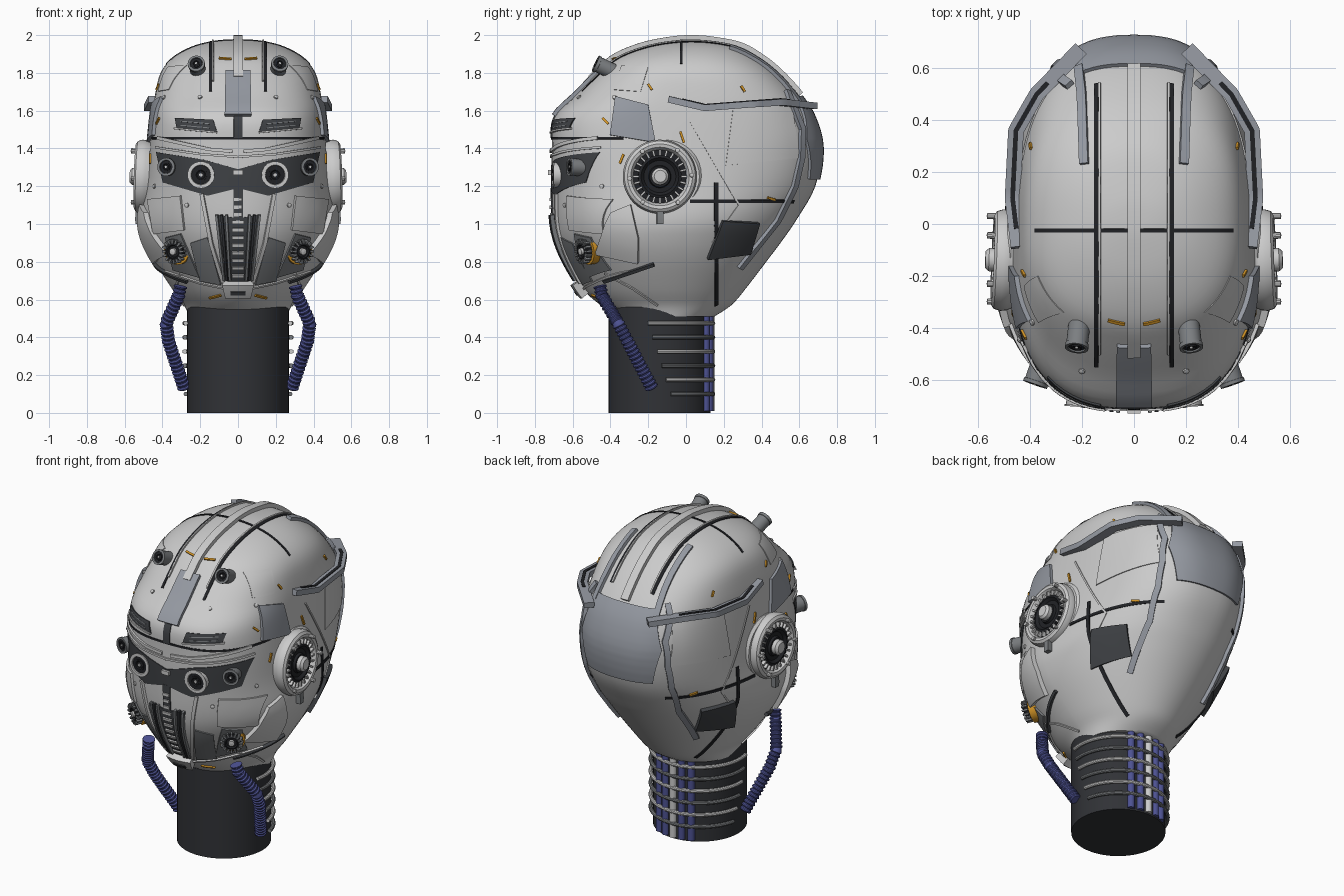
import bpy, bmesh, math
from mathutils import Vector as V
from mathutils.bvhtree import BVHTree

if "Cube" in bpy.data.objects:
    bpy.data.objects.remove(bpy.data.objects["Cube"])

def mat(n, c):
    m = bpy.data.materials.new(n); m.diffuse_color = (*c, 1); return m
BLACK = mat('black', (.015, .016, .019)); DARK = mat('dark', (.05, .054, .06))
NECK = mat('neck_dark', (.03, .032, .037)); STEEL = mat('steel', (.3, .32, .36))
BLUE = mat('blue', (.075, .085, .29)); ORANGE = mat('orange', (.65, .3, .02))
WHITE = mat('white', (.75, .75, .75)); MID = mat('mid_grey', (.2, .21, .22))

def make(name, verts, faces, m=None, mirror=False, solid=0):
    me = bpy.data.meshes.new(name); me.from_pydata([tuple(v) for v in verts], [], faces)
    if m: me.materials.append(m)
    bm = bmesh.new(); bm.from_mesh(me)
    bmesh.ops.remove_doubles(bm, verts=bm.verts, dist=1e-5)
    bmesh.ops.recalc_face_normals(bm, faces=bm.faces); bm.to_mesh(me); bm.free()
    o = bpy.data.objects.new(name, me); bpy.context.collection.objects.link(o)
    if solid:
        s = o.modifiers.new('thick', 'SOLIDIFY'); s.thickness = solid * 2; s.offset = 0
        me = bpy.data.meshes.new_from_object(o.evaluated_get(bpy.context.evaluated_depsgraph_get()))
        o.modifiers.clear(); o.data = me
    if mirror: o.modifiers.new('mirror', 'MIRROR')
    return o

def skin(rings):
    n, k = len(rings[0]), len(rings)
    f = [(i*n+j, i*n+(j+1) % n, (i+1)*n+(j+1) % n, (i+1)*n+j) for i in range(k-1) for j in range(n)]
    return [p for r in rings for p in r], f + [tuple(range(n))[::-1], tuple(range((k-1)*n, k*n))]

# Skull: lofted rings of z, front y, back y, half width, widest y, front and back roundness
R = [(.51, -.34, .15, .26, -.1, 1.9, 2), (.57, -.45, .24, .285, -.12, 1.8, 2), (.65, -.54, .31, .345, -.14, 1.8, 2),
     (.80, -.635, .425, .44, -.17, 1.8, 2.05), (.92, -.685, .515, .495, -.19, 1.9, 2.1), (1.03, -.705, .59, .515, -.18, 2.05, 2.2),
     (1.2, -.71, .685, .49, -.15, 2.35, 2.4), (1.4, -.71, .715, .47, -.13, 2.65, 2.6), (1.56, -.70, .675, .455, -.1, 2.65, 2.7),
     (1.68, -.585, .6, .44, -.06, 2.5, 2.7), (1.8, -.465, .49, .41, -.03, 2.4, 2.6), (1.88, -.37, .39, .345, 0, 2.4, 2.4),
     (1.94, -.22, .28, .235, .02, 2.3, 2.3), (1.97, -.06, .12, .11, .03, 2.2, 2.2), (1.975, .02, .04, .01, .03, 2, 2)]
def cat(a, b, c, d, t):
    return .5*(2*b + (c-a)*t + (2*a-5*b+4*c-d)*t*t + (3*b-a-3*c+d)*t**3)
def sp(v, e): return math.copysign(abs(v)**e, v)
rings = []
for i in range(len(R)-1):
    q = [R[max(i-1, 0)], R[i], R[i+1], R[min(i+2, len(R)-1)]]
    for k in range(5 if i == len(R)-2 else 4):
        z, yf, yb, w, ym, nf, nb = [cat(*c, k/4) for c in zip(*q)]
        ring = []
        for j in range(72):
            s, c = math.sin(j*math.tau/72), math.cos(j*math.tau/72)
            e = 2/nb if s > 0 else 2/nf
            ring.append(V((w*sp(c, e), ym + (yb-ym if s > 0 else ym-yf)*sp(s, e), z)))
        rings.append(ring)
hv, hf = skin(rings)
make('skull', hv, hf)
tree = BVHTree.FromPolygons(hv, hf)

def hit(view, p):
    u, v = p[0], p[1]
    o, d = {'F': ((u, -3, v), (0, 1, 0)), 'B': ((u, 3, v), (0, -1, 0)),
            'R': ((3, u, v), (-1, 0, 0)), 'T': ((u, v, 4), (0, 0, -1))}[view]
    h = tree.ray_cast(V(o), V(d))
    if h[0] is None: h = tree.find_nearest(V(o) + V(d)*(2.9 if view != 'T' else 2.5))
    n = h[1] if h[1].dot(V(d)) < 0 else -h[1]
    return h[0], n

def dense(pts, n):  # n below 1 is a step length, otherwise points per segment
    pts = [V(p) for p in pts]; out = []
    for a, b in zip(pts, pts[1:]):
        c = n if n >= 1 else max(2, round((b-a).length/n))
        out += [a.lerp(b, k/c) for k in range(c)]
    return out + [pts[-1]]
def sweep(name, pts, nrm, sec, m=None, mirror=False, scale=None):
    out = []
    for i, p in enumerate(pts):
        t = (pts[min(i+1, len(pts)-1)] - pts[max(i-1, 0)]).normalized()
        s = t.cross(nrm[i]).normalized(); n = s.cross(t); k = scale[i] if scale else 1
        out.append([p + s*a*k + n*b*k for a, b in sec])
    return make(name, *skin(out), m, mirror)
def circle(r, n=12): return [(r*math.cos(i*math.tau/n), r*math.sin(i*math.tau/n)) for i in range(n)]
def strip(name, view, pts, w, h, m=None, mirror=True, n=8):
    hs = [hit(view, p) for p in dense(pts, n)]
    return sweep(name, [a for a, b in hs], [b for a, b in hs],
                 [(-w/2, -.012), (w/2, -.012), (w/2, h), (-w/2, h)], m, mirror)
def panel(name, view, quads, h, m=None, mirror=True, n=8):
    vs, fs = [], []
    for q in quads:
        a, b, c, d = [V(p) for p in q]; o = len(vs)
        vs += [hit(view, a.lerp(b, i/n).lerp(d.lerp(c, i/n), j/n))[0] for j in range(n+1) for i in range(n+1)]
        fs += [(o+j*(n+1)+i, o+j*(n+1)+i+1, o+(j+1)*(n+1)+i+1, o+(j+1)*(n+1)+i) for j in range(n) for i in range(n)]
    return make(name, vs, fs, m, mirror, h)
def lathe(name, o, axis, prof, m=None, mirror=True, seg=32):
    q = V(axis).to_track_quat('Z', 'Y')
    return make(name, *skin([[V(o) + q @ V((x, y, d)) for x, y in circle(max(r, .0005), seg)] for r, d in prof]), m, mirror)
def blades(name, o, axis, n, r, size, d, m=None):
    q = V(axis).to_track_quat('Z', 'Y'); vs, fs = [], []
    for i in range(n):
        a = i*math.tau/n; e, t = V((math.cos(a), math.sin(a), 0)), V((-math.sin(a), math.cos(a), 0))
        rs = [[V(o) + q @ (e*(r+sx*size[0]/2) + t*sy*size[1]/2 + V((0, 0, d+sz*size[2]/2)))
               for sx, sy in ((-1, -1), (1, -1), (1, 1), (-1, 1))] for sz in (-1, 1)]
        v, f = skin(rs); fs += [tuple(k+len(vs) for k in g) for g in f]; vs += v
    return make(name, vs, fs, m, True)
def can(name, o, axis, r, d, m=None):
    lathe(name+'_body', o, axis, [(r, -.05), (r, d*.7), (r*1.08, d*.72), (r*1.08, d), (r*.8, d), (r*.75, d-.012), (0, d-.012)], m)
    lathe(name+'_lens', o, axis, [(r*.76, d-.02), (r*.76, d-.006), (r*.5, d-.006), (r*.5, d), (r*.38, d), (r*.3, d-.005), (0, d-.004)], BLACK)
    lathe(name+'_pupil', o, axis, [(r*.14, d-.01), (r*.14, d+.002), (0, d+.002)], WHITE, seg=12)

# Neck, rear rings and cables
lathe('neck', (0, -.14, 0), (0, 0, 1), [(.27, 0), (.27, .58)], NECK, False, 48)
for i in range(6):
    a0 = -math.asin((.06-.024*i)/.283); z = .475-.075*i
    pts = [V((.283*math.cos(a), -.14+.283*math.sin(a), z)) for a in [a0 + (math.pi-2*a0)*k/40 for k in range(41)]]
    sweep('neck_ring', pts, [V((0, 0, 1))]*41, circle(.012, 10), MID if i % 2 else None)
for i, x in enumerate((-.11, -.055, 0, .055, .11)):
    y = -.14 + math.sqrt(.268**2 - x*x)
    lathe('neck_cable', (x, y, 0), (0, 0, 1), [(.022, .01), (.022, .56)], WHITE if i == 2 else BLUE, False, 12)

# Ribbed cheek hoses
hp = dense([(.305, -.455, .67), (.315, -.445, .62), (.38, -.36, .475), (.368, -.31, .38), (.285, -.18, .13)], .006)
sweep('cheek_hose', hp, [V((.31, .9, .22))]*len(hp), circle(.036), BLUE, True, [1 if i % 4 < 2 else .82 for i in range(len(hp))])

# Ears
E, A = (.485, -.14, 1.25), (1, .04, .03)
lathe('ear_base', (.465, -.11, 1.25), A, [(.195, -.05), (.195, .015), (.18, .03), (0, .03)])
lathe('ear_ring', E, A, [(.14, -.03), (.18, -.03), (.193, 0), (.196, .025), (.188, .05), (.172, .06), (.155, .057), (.143, .04), (.139, .02)], seg=48)
lathe('ear_disc', E, A, [(.15, 0), (.15, .03), (.115, .03), (.115, .045), (.1, .05), (.085, .035), (.06, .035), (.055, .05), (0, .05)], BLACK, seg=40)
blades('ear_teeth', E, A, 24, .128, (.03, .01, .03), .038)
lathe('ear_hub', E, A, [(.045, .03), (.045, .075), (.032, .088), (0, .088)], WHITE, seg=20)
for a in (.05, 1.0, 2.2, 3.2, 4.1, 5.3):
    lathe('ear_bolt', (.53, -.135+.165*math.cos(a), 1.25+.165*math.sin(a)), A, [(.012, 0), (.012, .035), (0, .038)], seg=10)
panel('ear_tab', 'R', [[(-.155, 1.0), (-.12, 1.0), (-.12, 1.08), (-.155, 1.08)]], .03, MID)

# Eye band, eyes, brow lamps
panel('eye_band', 'F', [[(0, 1.19), (.16, 1.15), (.18, 1.34), (0, 1.29)], [(.16, 1.15), (.395, 1.22), (.43, 1.38), (.18, 1.34)]], .005, DARK)
can('eye', hit('F', (.195, 1.26))[0], (.08, -1, 0), .066, .022)
can('outer_eye', hit('F', (.365, 1.3))[0], (.35, -1, .05), .045, .05, MID)
can('brow_lamp', V((.215, -.425, 1.825)), (.1, -.85, .4), .042, .06, MID)
panel('nose_bridge', 'F', [[(-.025, 1.26), (.025, 1.26), (.025, 1.285), (-.025, 1.285)]], .02, WHITE, False, 2)

# Brow: vents with bars, seam and ridges
panel('brow_vent', 'F', [[(.11, 1.485), (.32, 1.505), (.33, 1.56), (.13, 1.55)]], .008, DARK)
strip('vent_rim', 'F', [(.11, 1.485), (.33, 1.505)], .009, .016)
for k in range(2):
    strip('vent_bar', 'F', [(.15, 1.508+.02*k), (.3, 1.522+.02*k)], .005, .01, MID)
strip('brow_seam', 'F', [(0, 1.455), (.43, 1.455)], .013, .004, BLACK)
strip('brow_seam_side', 'R', [(-.52, 1.455), (-.33, 1.455)], .013, .004, BLACK)
strip('brow_ridge', 'F', [(.03, 1.385), (.15, 1.395), (.42, 1.455)], .018, .012)
strip('brow_edge', 'F', [(0, 1.355), (.2, 1.37), (.43, 1.405)], .012, .01)
strip('brow_centre_seam', 'F', [(0, 1.455), (0, 1.57)], .045, .005, DARK, False)

# Forehead plate, crown ridge and seams
panel('forehead_plate', 'F', [[(-.07, 1.57), (.07, 1.57), (.065, 1.8), (-.065, 1.8)]], .02, STEEL, False)
strip('crown_ridge', 'T', [(0, -.5), (0, .6)], .05, .025, None, False, 40)
strip('crown_seam', 'T', [(.145, -.55), (.145, .54)], .016, .004, BLACK, n=30)
strip('crown_seam_lip', 'T', [(.132, -.5), (.132, .54)], .009, .01, n=30)
strip('crown_cross_seam', 'T', [(-.38, -.025), (.38, -.025)], .014, .004, BLACK, False, 30)
strip('crown_rear_bar', 'T', [(.19, .23), (.2, .5), (.21, .6)], .035, .018, STEEL, n=14)

# Side rails and rear shell
rp = dense([(.445, -.09, 1.66), (.468, .1, 1.615), (.455, .36, 1.635), (.375, .5, 1.645), (.205, .675, 1.625)], 8)
sec = [(-.03, -.017), (.03, -.017), (.03, .017), (-.03, .017)]
sweep('side_rail', rp, [V((0, 0, 1))]*len(rp), sec, STEEL, True)
sweep('side_rail_slot', [p+V((0, 0, .014)) for p in rp[3:-6]], [V((0, 0, 1))]*(len(rp)-9), [(a*.3, b*.4) for a, b in sec], BLACK, True)
panel('rear_shell', 'B', [[(-.22, 1.24), (.22, 1.24), (.27, 1.45), (-.27, 1.45)], [(-.27, 1.45), (.27, 1.45), (.21, 1.67), (-.21, 1.67)]], .015, STEEL, False, 16)
strip('rear_bar', 'R', [(.53, 1.7), (.61, 1.5), (.605, 1.35), (.57, 1.2), (.48, 1.02), (.28, .77)], .035, .02, STEEL)

# Side plates and seams
panel('temple_plate', 'R', [[(-.4, 1.47), (-.16, 1.43), (-.2, 1.63), (-.37, 1.67)]], .018, STEEL)
panel('upper_plate', 'R', [[(-.38, 1.71), (-.24, 1.7), (-.2, 1.83), (-.34, 1.84)]], .004)
panel('rear_side_plate', 'R', [[(.21, 1.31), (.6, 1.35), (.56, 1.62), (.25, 1.62)]], .006)
panel('dark_plate', 'R', [[(.11, .82), (.33, .85), (.38, 1.01), (.19, 1.02)]], .025, DARK)
strip('side_seam_vertical', 'R', [(.16, .57), (.16, 1.22)], .022, .006, BLACK, n=20)
strip('side_seam_level', 'R', [(.02, 1.12), (.57, 1.12)], .018, .005, BLACK, n=20)
strip('side_diagonal', 'R', [(.02, 1.55), (.28, 1.1), (.14, .9)], .01, .006, n=12)
strip('jaw_line', 'R', [(-.43, .74), (-.28, .66), (-.15, .57)], .012, .008)
strip('jaw_rod', 'R', [(-.43, .7), (-.17, .79)], .018, .018, DARK)

# Cheek and jaw plates
panel('cheek_plate', 'F', [[(.28, .97), (.44, .95), (.47, 1.13), (.3, 1.15)]], .014)
panel('jaw_plate', 'R', [[(-.47, .85), (-.25, .8), (-.25, .93), (-.42, 1.0)], [(-.42, 1.0), (-.25, .93), (-.29, 1.1), (-.39, 1.06)]], .028)
panel('lower_cheek_plate', 'F', [[(.2, .72), (.34, .76), (.38, .93), (.3, .95)]], .01, MID)
c, ax = hit('F', (.32, .86))[0], V((.5, -.85, -.12))
lathe('filter_base', c, ax, [(.075, -.04), (.075, .012), (.06, .012), (0, .012)], ORANGE)
lathe('filter_core', c, ax, [(.055, 0), (.055, .04), (.035, .05), (.03, .04), (0, .04)], BLACK)
blades('filter_teeth', c, ax, 16, .055, (.022, .011, .035), .035, MID)
lathe('filter_cap', c, ax, [(.018, .03), (.018, .055), (0, .058)], WHITE, seg=14)

# Nose, mouth grille and chin
strip('nose_slot', 'F', [(0, 1.19), (0, 1.03)], .05, .006, DARK, False)
panel('mouth_back', 'F', [[(0, .69), (.05, .69), (.12, 1.05), (0, 1.03)]], .006, DARK)
for i in range(11):
    z = .73 + .04*i; w = .03 if z < 1.04 else .02
    strip('mouth_bar', 'F', [(-w, z), (w, z)], .018, .014, WHITE, False, 3)
for x0, x1, m in ((.04, .06, MID), (.055, .085, NECK), (.07, .11, MID)):
    strip('mouth_slat', 'F', [(x0, .71), (x1, 1.05)], .013, .025, m)
strip('mouth_frame', 'F', [(.075, .69), (.14, .9), (.19, 1.16)], .02, .015)
panel('muzzle_plate', 'F', [[(.09, .68), (.2, .7), (.25, .9), (.16, .93)]], .007, MID)
strip('chin_line', 'F', [(.06, .66), (.2, .69), (.38, .75)], .012, .01)
panel('chin_block', 'F', [[(-.06, .635), (.06, .635), (.075, .7), (-.075, .7)]], .045, WHITE, False, 4)
panel('chin_slot', 'F', [[(-.035, .65), (.035, .65), (.035, .67), (-.035, .67)]], .05, DARK, False, 3)

# Orange marks and small bolts
for v, a, b in (('F', (.035, 1.87), (.1, 1.875)), ('F', (.09, .625), (.15, .61)), ('R', (-.2, 1.74), (-.18, 1.71)),
                ('R', (.29, 1.73), (.31, 1.7)), ('R', (-.03, 1.49), (-.01, 1.43)), ('R', (-.35, 1.32), (-.33, 1.37)),
                ('R', (.43, 1.14), (.47, 1.13)), ('R', (-.44, 1.56), (-.41, 1.53))):
    strip('orange_mark', v, [a, b], .012, .009, ORANGE, n=2)
for p in ((.2, 1.67), (.39, 1.67), (.07, .81), (.44, 1.2), (.27, 1.1)):
    o, n = hit('F', p)
    lathe('bolt', o, n, [(.012, -.01), (.012, .008), (0, .012)], seg=10)

for o in bpy.context.scene.objects: o.select_set(True)
bpy.context.view_layer.objects.active = bpy.data.objects['skull']
bpy.ops.object.shade_smooth_by_angle(angle=math.radians(35))

for m in bpy.data.materials:
    if m.users and not m.is_grease_pencil:
        m.use_nodes = True
        m.node_tree.nodes["Principled BSDF"].inputs["Base Color"].default_value = m.diffuse_color
